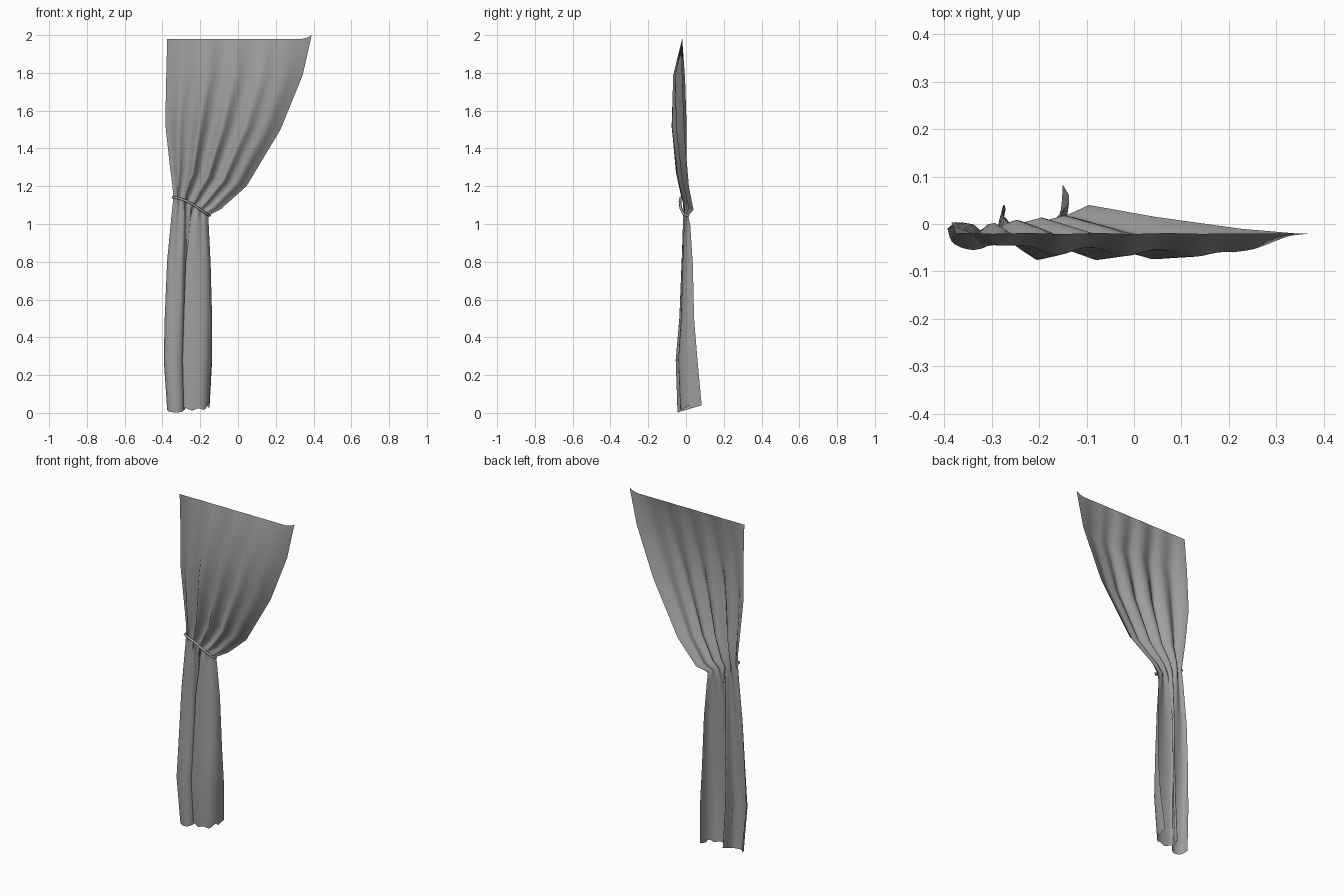
import bpy, bmesh
from math import sin, cos, pi

if "Cube" in bpy.data.objects:
    bpy.data.objects.remove(bpy.data.objects["Cube"])

N = 48          # columns across the cloth
FOLDS = 5       # gathers in the upper part


def lerp(a, b, t):
    return a + (b - a) * t


def sample(points, u):
    """Smooth Catmull-Rom sample of 2D control points."""
    t = u * (len(points) - 1)
    i = min(int(t), len(points) - 2)
    f = t - i
    p = [points[max(0, min(len(points) - 1, i + k))] for k in (-1, 0, 1, 2)]
    return [0.5 * (2 * b + (c - a) * f + (2 * a - 5 * b + 4 * c - d) * f * f
                   + (3 * b - a - 3 * c + d) * f ** 3) for a, b, c, d in zip(*p)]


def gathered(row):
    """Tilted row of folds between the left and right cloth edges."""
    zl, zr, xl, xr, yl, yr, bulge, amp = row
    pts = []
    for i in range(N + 1):
        u = i / N
        env = min(1, sin(pi * u) * 1.8)
        ph = 2 * pi * FOLDS * u
        a = amp * (1 - .75 * u ** 2) * env      # folds fade towards the free edge
        x = lerp(xl, xr, u) + 0.3 * a * sin(ph)
        y = lerp(yl, yr, u) - env * bulge + a * cos(ph)
        pts.append((x, y, lerp(zl, zr, u)))
    return pts


# upper swag: z left/right, x left/right, y left/right, bulge, fold depth
upper = [
    (1.98, 1.98, -.375, .37, -.02, -.02, 0, .001),
    (1.77, 1.79, -.38, .343, -.005, -.02, .047, .010),
    (1.53, 1.50, -.385, .225, .003, -.01, .054, .023),
    (1.30, 1.20, -.36, .045, .003, .015, .038, .024),
    (1.20, 1.075, -.347, -.095, 0, .040, .024, .019),
    (1.14, 1.045, -.342, -.155, -.005, .012, .008, .010),
]
rows = [gathered(r) for r in upper]
for k, (x, z) in enumerate(((.39, 2.0), (.37, 1.988))):   # raised top corner
    rows[0][-1 - k] = (x, -.02, z)

# hanging tail: cross-section (x fraction, y) with one deep pleat
tail = [(0, .005), (.05, -.03), (.22, -.045), (.37, -.025), (.44, .038),
        (.46, .025), (.39, -.015), (.60, -.03), (.84, -.022), (.97, .02), (1, .083)]
# z, x left, x right, pleat depth, blend from tie section, y shift
lower = [
    (1.02, -.352, -.155, .5, .35, 0),
    (.80, -.375, -.145, .55, .8, -.003),
    (.50, -.388, -.137, .65, .93, -.008),
    (.28, -.393, -.137, .9, 1, -.014),
    (.015, -.375, -.15, 1, 1, 0),
]
tie_row = rows[-1]
for z, xl, xr, depth, w, shift in lower:
    pts = []
    for i in range(N + 1):
        u = i / N
        fx, fy = sample(tail, u)
        x = lerp(xl, xr, lerp(u, fx, w))
        y = lerp(tie_row[i][1], fy * depth, w) + shift
        if z < .1:      # wavy hem
            dz = (fy + .045) * .3 - .013 + (.012 + .006 * cos(50 * u) if .5 < u < .9 else 0)
        else:
            dz = lerp(.04, -.04, u) * (1 - w)
        pts.append((x, y, z + dz))
    rows.append(pts)

# plain dark grey cloth
mat = bpy.data.materials.new("grey_cloth")
mat.diffuse_color = (.34, .34, .34, 1)
mat.use_nodes = True
mat.node_tree.nodes["Principled BSDF"].inputs["Base Color"].default_value = mat.diffuse_color

# curtain
bm = bmesh.new()
grid = [[bm.verts.new(p) for p in r] for r in rows]
for a, b in zip(grid, grid[1:]):
    for i in range(N):
        bm.faces.new((a[i], b[i], b[i + 1], a[i + 1]))
me = bpy.data.meshes.new("curtain")
bm.to_mesh(me)
bm.free()
me.shade_smooth()
me.materials.append(mat)
bpy.context.collection.objects.link(bpy.data.objects.new("curtain", me))

# tieback cord across the front of the neck
cu = bpy.data.curves.new("tieback", 'CURVE')
cu.dimensions = '3D'
cu.bevel_depth = .007
cu.bevel_resolution = 1
cu.use_fill_caps = True
cu.materials.append(mat)
path = [(-.345, -.004, 1.142), (-.342, -.017, 1.142), (-.325, -.028, 1.139), (-.27, -.032, 1.122),
        (-.21, -.028, 1.085), (-.165, -.012, 1.052), (-.15, .004, 1.045), (-.156, .014, 1.046)]
sp = cu.splines.new('POLY')
sp.points.add(len(path) - 1)
for pt, co in zip(sp.points, path):
    pt.co = (*co, 1)
sp.use_smooth = True
bpy.context.collection.objects.link(bpy.data.objects.new("tieback", cu))
